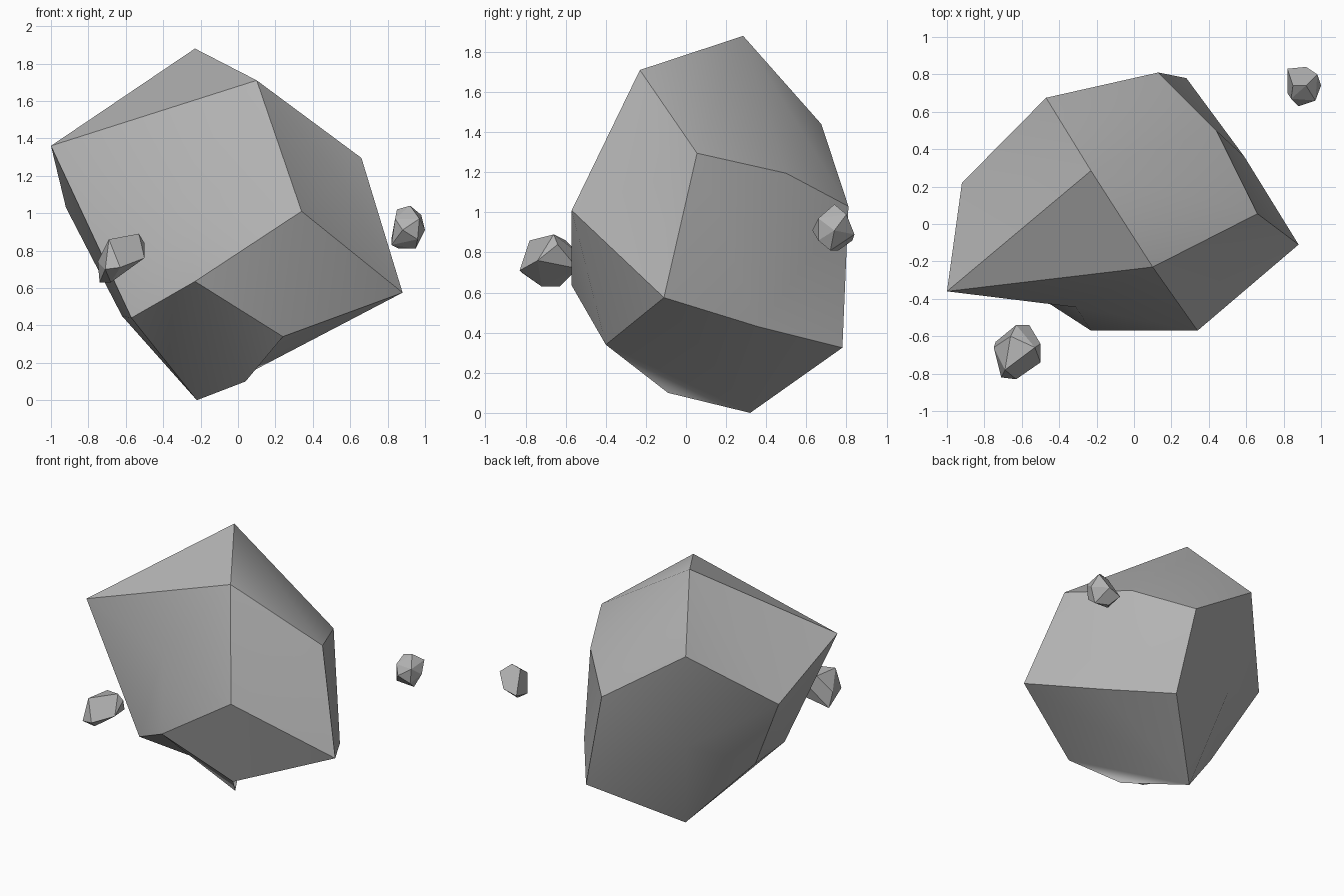
import bpy
import bmesh
from mathutils import Vector

# Remove the default object
default = bpy.data.objects.get("Cube")
if default:
    bpy.data.objects.remove(default, do_unlink=True)

# One stone colour
stone = bpy.data.materials.new("stone_grey")
stone.use_nodes = True
grey = (0.45, 0.45, 0.45, 1.0)
stone.diffuse_color = grey
stone.node_tree.nodes["Principled BSDF"].inputs["Base Color"].default_value = grey


def finish(bm, name):
    """Turn a bmesh into a named, coloured object."""
    bmesh.ops.recalc_face_normals(bm, faces=bm.faces[:])
    mesh = bpy.data.meshes.new(name)
    bm.to_mesh(mesh)
    bm.free()
    mesh.materials.append(stone)
    obj = bpy.data.objects.new(name, mesh)
    bpy.context.scene.collection.objects.link(obj)
    return obj


# Corners of the large boulder
corners = {
    "peak": (-.23, .285, 1.88),
    "left_tip": (-1, -.36, 1.36),
    "brow": (.10, -.23, 1.71),
    "nose": (.34, -.57, 1.01),
    "right_tip": (.88, -.11, .575),
    "shoulder": (.66, .055, 1.295),
    "chin": (.24, -.40, .34),
    "belly": (.04, -.09, .10),
    "foot": (-.22, .32, 0),
    "jaw": (-.57, -.35, .44),
    "lip": (-.23, -.57, .635),
    "ridge": (.44, .50, 1.195),
    "rear": (.13, .81, 1.03),
    "heel": (.28, .78, .325),
    "hip": (.59, .36, .43),
    "nape": (-.47, .675, 1.44),
    "flank": (-.92, .22, 1.03),
    "side_foot": (-.62, .066, .45),
    "front_dent": (-.31, -.445, 1.17),
    "right_dent": (.55, -.10, 1.18),
    "back_bump": (-.38, .54, .69),
}

# Broad facets: outline corners, then the corner the facet fans out from
facets = [
    ("left_tip brow nose lip jaw", "front_dent"),
    ("brow nose right_tip shoulder", "right_dent"),
    ("nose right_tip chin lip", "nose"),
    ("lip chin belly foot jaw", "lip"),
    ("right_tip hip heel foot belly chin", "foot"),
    ("shoulder right_tip hip heel rear ridge", "hip"),
    ("peak brow shoulder ridge rear nape", "peak"),
    ("left_tip brow peak", "peak"),
    ("left_tip peak nape flank", "peak"),
    ("nape rear heel foot side_foot flank", "back_bump"),
    ("left_tip flank side_foot foot jaw", "jaw"),
]

# Large boulder: smooth inside each facet, sharp where facets meet
bm = bmesh.new()
verts = {name: bm.verts.new(co) for name, co in corners.items()}
owner = {}
for index, (outline, hub) in enumerate(facets):
    ring = outline.split()
    for a, b in zip(ring, ring[1:] + ring[:1]):
        if hub not in (a, b):
            face = bm.faces.new((verts[hub], verts[a], verts[b]))
            face.smooth = True
            owner[face] = index
for edge in bm.edges:
    edge.smooth = len({owner[face] for face in edge.link_faces}) == 1
finish(bm, "large_boulder")


def small_rock(name, centre, offsets):
    """Angular rock wrapped around corner offsets given in hundredths."""
    rock = bmesh.new()
    for offset in offsets:
        rock.verts.new(Vector(centre) + Vector(offset) / 100)
    hull = bmesh.ops.convex_hull(rock, input=rock.verts[:])
    unused = {v for v in hull["geom_interior"] + hull["geom_unused"]
              if isinstance(v, bmesh.types.BMVert)}
    bmesh.ops.delete(rock, geom=list(unused), context='VERTS')
    # Merge nearly level triangles into wider flat facets
    bmesh.ops.dissolve_limit(rock, angle_limit=0.2,
                             verts=rock.verts[:], edges=rock.edges[:])
    return finish(rock, name)


# Small rock drifting by the front, on the model's right
small_rock("front_small_rock", (-.63, -.68, .75), [
    (10, 2, 14), (-6, -10, 11), (13, -6, 1), (13, 4, 9),
    (0, -15, -4), (-8, -14, -5), (-11, 5, -12), (-5, -4, -12),
    (-12, 2, -1), (0, 14, 5), (7, 14, -3), (-3, 8, 11)])

# Small rock drifting by the back, on the model's left
small_rock("back_small_rock", (.91, .74, .92), [
    (-6, 0, 10), (1, 0, 12), (7, 6, 7), (9, 0, -1), (6, -8, 5),
    (4, -2, -11), (-5, 2, -11), (-9, 9, -6), (1, 10, -3),
    (-3, -11, -1), (-9, -4, -9), (-7, -7, 5), (5, -8, -6)])
